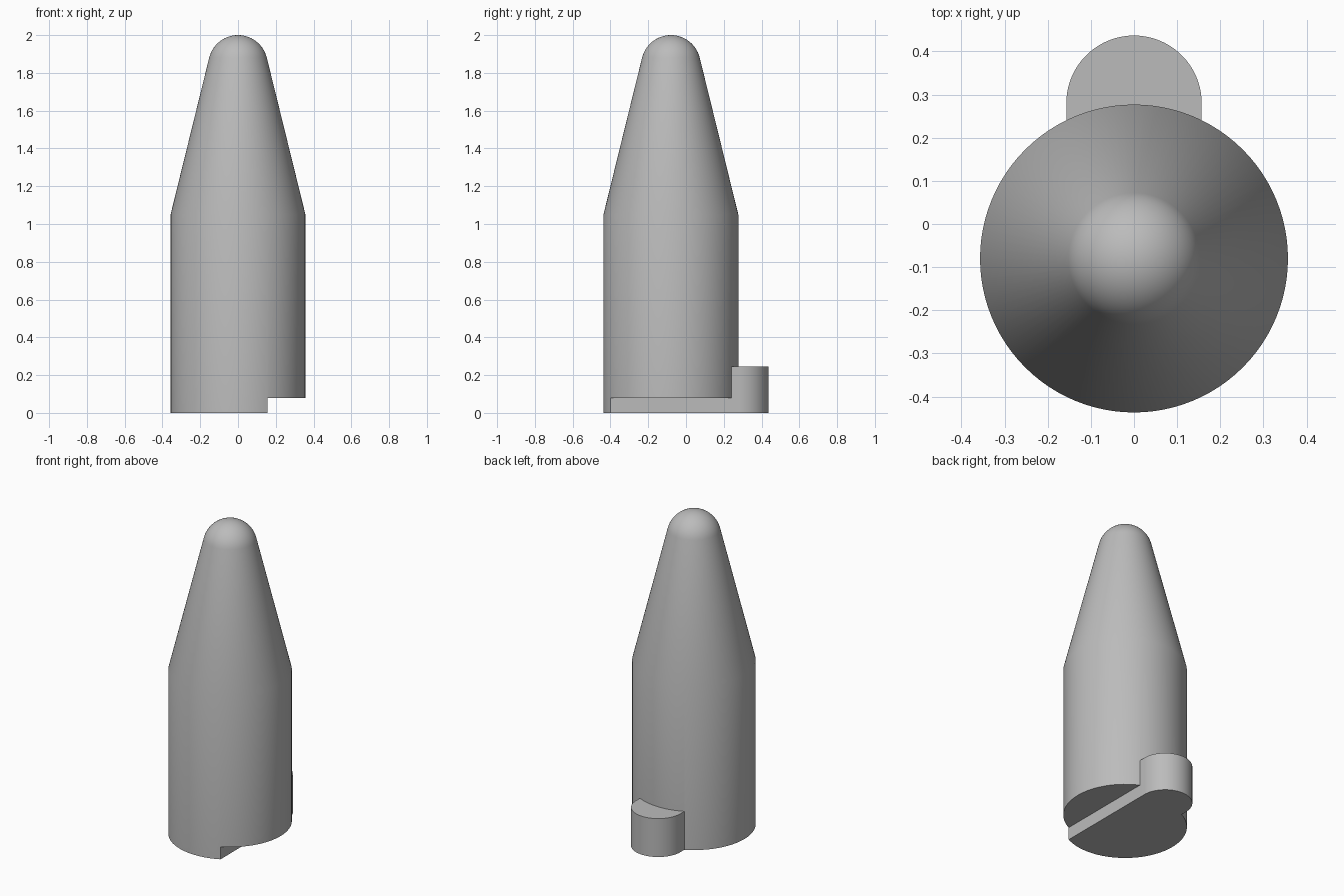
import bpy, bmesh
from math import sin, cos, pi, radians, atan2

if "Cube" in bpy.data.objects:
    bpy.data.objects.remove(bpy.data.objects["Cube"], do_unlink=True)

R, CY = 0.357, -0.08          # body radius and axis position
LUG_R, LUG_Y = 0.157, 0.28    # locating lug at the back
LUG_TOP, STEP = 0.245, 0.08
SHOULDER, TIP = 1.05, 2.0
NOSE_R = 0.157
SEGMENTS = 96

grey = bpy.data.materials.new("plain grey")
grey.use_nodes = True
colour = (0.5, 0.5, 0.5, 1)
grey.diffuse_color = colour
grey.node_tree.nodes["Principled BSDF"].inputs["Base Color"].default_value = colour


def make_object(name, bm):
    bmesh.ops.recalc_face_normals(bm, faces=bm.faces)
    mesh = bpy.data.meshes.new(name)
    bm.to_mesh(mesh)
    bm.free()
    mesh.materials.append(grey)
    obj = bpy.data.objects.new(name, mesh)
    bpy.context.collection.objects.link(obj)
    return obj


def prism(name, outline, z0, z1):
    bm = bmesh.new()
    face = bm.faces.new([bm.verts.new((x, y, z0)) for x, y in outline])
    top = bmesh.ops.extrude_face_region(bm, geom=[face])["geom"]
    verts = [v for v in top if isinstance(v, bmesh.types.BMVert)]
    bmesh.ops.translate(bm, verts=verts, vec=(0, 0, z1 - z0))
    return make_object(name, bm)


def lathe(name, profile):
    bm = bmesh.new()
    rings = []
    for r, z in profile:
        angles = [2 * pi * i / SEGMENTS for i in range(SEGMENTS)]
        rings.append([bm.verts.new((r * cos(a), CY + r * sin(a), z)) for a in angles])
    for low, high in zip(rings, rings[1:]):
        for i in range(SEGMENTS):
            j = (i + 1) % SEGMENTS
            bm.faces.new((low[i], low[j], high[j], high[i]))
    bm.faces.new(rings[0])
    tip = bm.verts.new((0, CY, TIP))
    for i in range(SEGMENTS):
        bm.faces.new((rings[-1][i], rings[-1][(i + 1) % SEGMENTS], tip))
    return make_object(name, bm)


def combine(target, tool, operation):
    mod = target.modifiers.new(operation.lower(), "BOOLEAN")
    mod.operation, mod.solver, mod.object = operation, "EXACT", tool
    bpy.context.view_layer.objects.active = target
    bpy.ops.object.modifier_apply(modifier=mod.name)
    bpy.data.objects.remove(tool, do_unlink=True)


# Pin: straight shank, tapered cone, round nose tangent to the taper
nose_z = TIP - NOSE_R
start = atan2(R - NOSE_R, nose_z - SHOULDER)
steps = 14
nose = []
for i in range(steps):
    a = start + (pi / 2 - start) * i / steps
    nose.append((NOSE_R * cos(a), nose_z + NOSE_R * sin(a)))
pin = lathe("locating_pin", [(R, 0), (R, SHOULDER)] + nose)

# Round-ended lug joined to the back of the shank
arc = [(LUG_R * cos(pi * i / 40), LUG_Y + LUG_R * sin(pi * i / 40)) for i in range(41)]
lug = prism("lug", arc + [(-LUG_R, 0), (LUG_R, 0)], 0, LUG_TOP)
combine(pin, lug, "UNION")

# Step cut under the left side, in line with the edge of the lug
cutter = prism("step_cutter", [(LUG_R, -1), (1, -1), (1, 1), (LUG_R, 1)], -1, STEP)
cutter.hide_render = True
combine(pin, cutter, "DIFFERENCE")

bpy.ops.object.select_all(action="DESELECT")
pin.select_set(True)
bpy.context.view_layer.objects.active = pin
bpy.ops.object.shade_smooth_by_angle(angle=radians(30))
